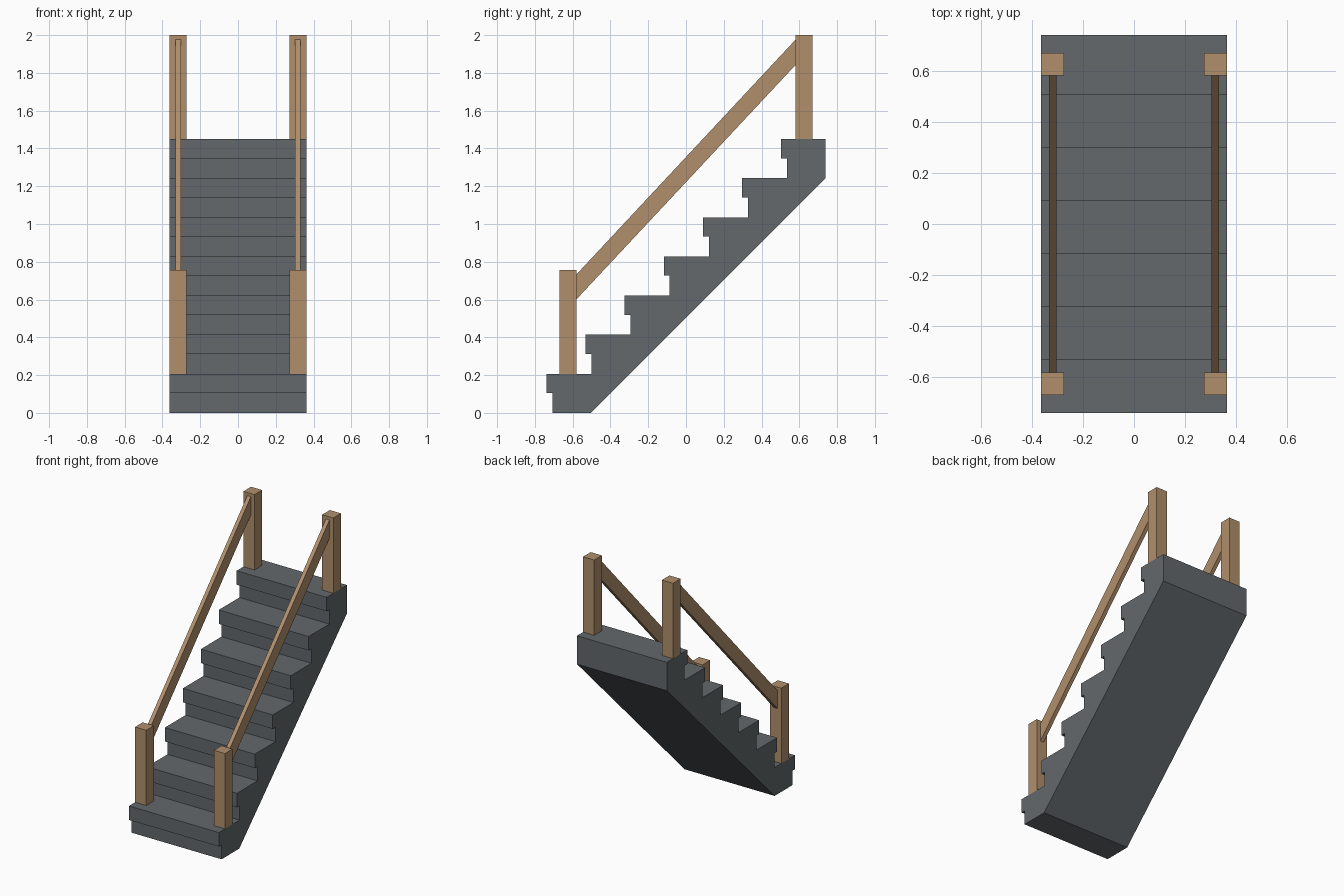
import bpy, bmesh

if "Cube" in bpy.data.objects:
    bpy.data.objects.remove(bpy.data.objects["Cube"])

def material(name, rgb):
    m = bpy.data.materials.new(name)
    m.diffuse_color = (*rgb, 1)
    m.use_nodes = True
    m.node_tree.nodes["Principled BSDF"].inputs["Base Color"].default_value = m.diffuse_color
    return m

stone = material("slate grey", (0.125, 0.14, 0.15))
wood = material("tan wood", (0.44, 0.275, 0.15))

def extrude_profile(name, yz, x0, x1, mat):
    """Side profile in the y-z plane, extruded along x."""
    bm = bmesh.new()
    face = bm.faces.new([bm.verts.new((x0, y, z)) for y, z in yz])
    out = bmesh.ops.extrude_face_region(bm, geom=[face])
    moved = [g for g in out["geom"] if isinstance(g, bmesh.types.BMVert)]
    bmesh.ops.translate(bm, verts=moved, vec=(x1 - x0, 0, 0))
    bmesh.ops.recalc_face_normals(bm, faces=bm.faces)
    me = bpy.data.meshes.new(name)
    bm.to_mesh(me)
    bm.free()
    me.materials.append(mat)
    ob = bpy.data.objects.new(name, me)
    bpy.context.collection.objects.link(ob)
    return ob

HALF_W, HALF_D = 0.363, 0.739
STEPS, TOP = 7, 1.45
RISE = TOP / STEPS
NOSE, NOSE_H = 0.031, 0.102

# Stair body: overhanging treads in front, sloped underside
profile = []
for i in range(STEPS):
    y, z = -HALF_D + i * RISE, i * RISE
    profile += [(y + NOSE, z), (y + NOSE, z + RISE - NOSE_H),
                (y, z + RISE - NOSE_H), (y, z + RISE)]
profile += [(HALF_D, TOP), (HALF_D, TOP - RISE), (HALF_D - TOP + RISE, 0)]
extrude_profile("stair_body", profile, -HALF_W, HALF_W, stone)

# Posts and sloped handrails on both sides
POST_IN, POST_OUT, POST_H = 0.581, 0.669, 0.55
for side, s in (("left", -1), ("right", 1)):
    for end, e, z in (("lower", -1, RISE), ("upper", 1, TOP)):
        a, b = e * POST_IN, e * POST_OUT
        extrude_profile(f"{side}_{end}_post",
                        [(a, z), (b, z), (b, z + POST_H), (a, z + POST_H)],
                        s * 0.273, s * HALF_W, wood)
    extrude_profile(f"{side}_handrail",
                    [(-POST_IN, 0.60), (POST_IN, 1.843),
                     (POST_IN, 1.977), (-POST_IN, 0.732)],
                    s * 0.303, s * 0.332, wood)
